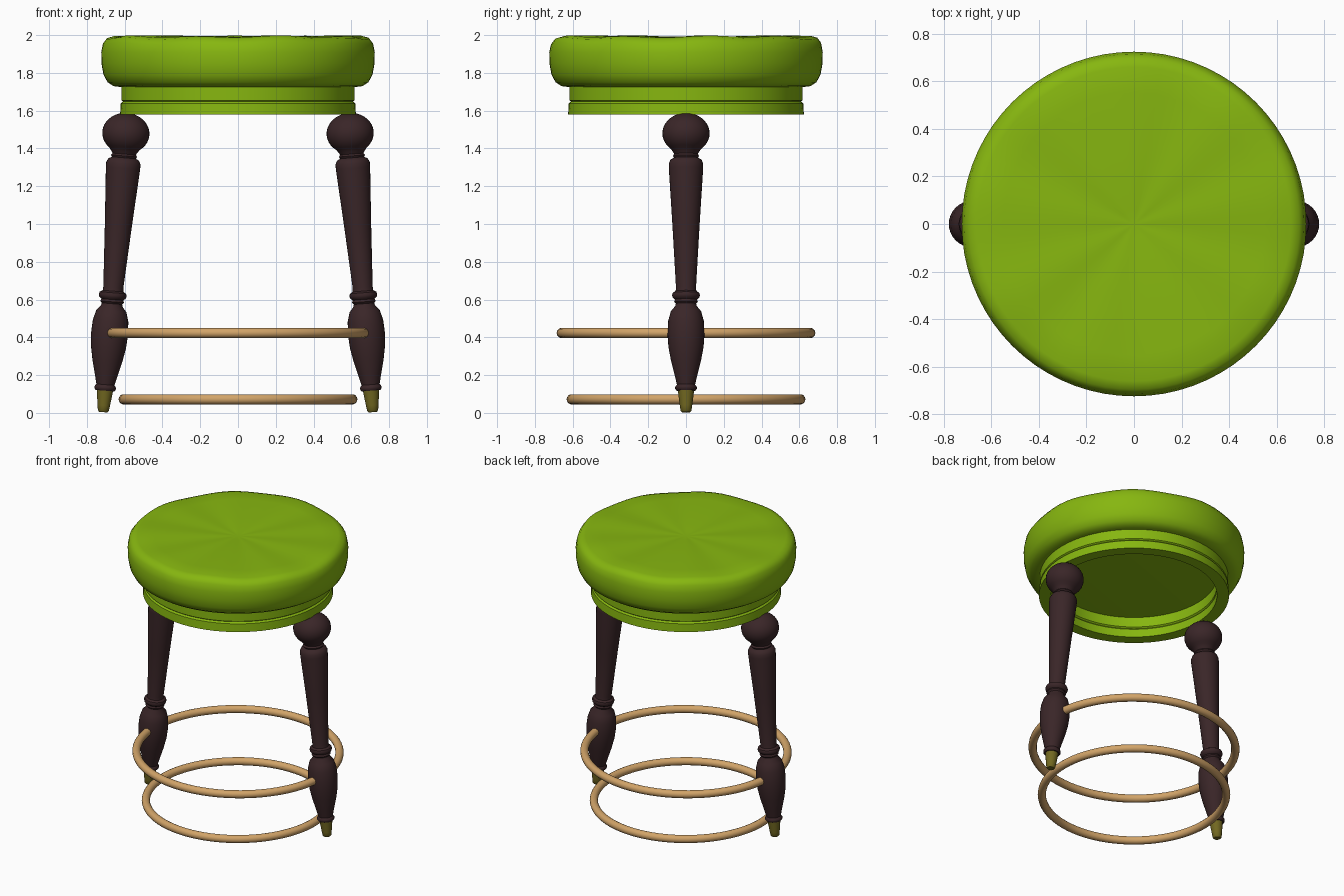
import bpy
import bmesh
import math

cube = bpy.data.objects.get("Cube")
if cube:
    bpy.data.objects.remove(cube, do_unlink=True)


def make_material(name, rgb):
    mat = bpy.data.materials.new(name)
    mat.use_nodes = True
    mat.diffuse_color = (*rgb, 1)
    bsdf = mat.node_tree.nodes["Principled BSDF"]
    bsdf.inputs["Base Color"].default_value = (*rgb, 1)
    bsdf.inputs["Roughness"].default_value = 0.6
    return mat


GREEN = make_material("lime upholstery", (0.24, 0.47, 0.005))
BROWN = make_material("dark wood", (0.042, 0.019, 0.021))
TAN = make_material("light wood", (0.64, 0.37, 0.14))
BRASS = make_material("aged brass", (0.17, 0.14, 0.015))


def smooth(obj, mat, angle=40):
    obj.data.materials.append(mat)
    bpy.ops.object.select_all(action="DESELECT")
    obj.select_set(True)
    bpy.context.view_layer.objects.active = obj
    bpy.ops.object.shade_smooth_by_angle(angle=math.radians(angle))
    return obj


def lathe(name, profile, mat, segments=32, angle=40):
    """Spin (radius, height) points around z; zero radii become poles."""
    bm = bmesh.new()
    verts = [bm.verts.new((r, 0, z)) for r, z in profile]
    edges = [bm.edges.new(pair) for pair in zip(verts, verts[1:])]
    bmesh.ops.spin(bm, geom=verts + edges, cent=(0, 0, 0), axis=(0, 0, 1),
                   angle=math.tau, steps=segments, use_merge=True)
    bmesh.ops.remove_doubles(bm, verts=bm.verts, dist=0.0005)
    bmesh.ops.recalc_face_normals(bm, faces=bm.faces)
    mesh = bpy.data.meshes.new(name)
    bm.to_mesh(mesh)
    bm.free()
    obj = bpy.data.objects.new(name, mesh)
    bpy.context.collection.objects.link(obj)
    return smooth(obj, mat, angle)


# Padded seat cushion with shallow pleats gathered at the centre
cushion = lathe("seat_cushion", [
    (0, 1.984), (0.06, 1.988), (0.3, 1.991), (0.55, 1.994), (0.66, 1.992),
    (0.695, 1.982), (0.715, 1.955), (0.724, 1.91), (0.723, 1.85),
    (0.712, 1.79), (0.69, 1.75), (0.66, 1.73), (0.62, 1.725), (0, 1.745)],
    GREEN, 72)
for v in cushion.data.vertices:
    if v.co.z > 1.95:
        turn = math.atan2(v.co.y, v.co.x)
        radius = math.hypot(v.co.x, v.co.y)
        v.co.z += 0.006 * radius * math.sin(9 * turn) + 0.003 * math.sin(4 * turn) * radius

# Hollow skirt below the cushion, with a welt step inside and out
lathe("seat_skirt", [
    (0.545, 1.745), (0.618, 1.745), (0.618, 1.655), (0.609, 1.648),
    (0.621, 1.638), (0.624, 1.58), (0.545, 1.58), (0.545, 1.638),
    (0.555, 1.648), (0.545, 1.656), (0.545, 1.745)], GREEN, 72)

# Turned legs with brass tips, leaning in towards the seat
LEG = [
    (0, 0.118), (0.05, 0.118), (0.057, 0.128), (0.057, 0.138), (0.048, 0.15),
    (0.06, 0.2), (0.08, 0.28), (0.093, 0.35), (0.098, 0.42), (0.094, 0.49),
    (0.08, 0.54), (0.057, 0.568), (0.054, 0.58), (0.063, 0.59),
    (0.058, 0.602), (0.07, 0.612), (0.074, 0.625), (0.07, 0.638),
    (0.055, 0.647), (0.053, 0.665), (0.072, 1.0), (0.091, 1.3),
    (0.091, 1.325), (0.082, 1.345), (0.064, 1.355), (0.07, 1.365),
    (0.062, 1.375), (0.07, 1.388)]
BALL = [(0.125 * math.cos(a), 1.485 + 0.108 * math.sin(a))
        for a in (math.radians(d) for d in range(-50, 90, 10))]
TIP = [(0, 0.004), (0.022, 0.004), (0.029, 0.012), (0.033, 0.04),
       (0.043, 0.118), (0, 0.12)]

for side, sign in (("left", 1), ("right", -1)):
    for part, profile, mat in (("leg", LEG + BALL + [(0, 1.593)], BROWN),
                               ("leg_tip", TIP, BRASS)):
        obj = lathe(f"{side}_{part}", profile, mat)
        obj.location.x = sign * 0.714
        obj.rotation_euler.y = -sign * 0.081

# Two hoops: the upper footrest joins the legs, the lower one sits inside them
for name, radius, stretch, height in (("upper_hoop", 0.658, 1.02, 0.423),
                                      ("lower_hoop", 0.605, 1.0, 0.072)):
    bpy.ops.mesh.primitive_torus_add(major_radius=radius, minor_radius=0.027,
                                     major_segments=80, minor_segments=14,
                                     location=(0, 0, height))
    hoop = bpy.context.object
    hoop.name = name
    hoop.scale.x = stretch
    smooth(hoop, TAN)
